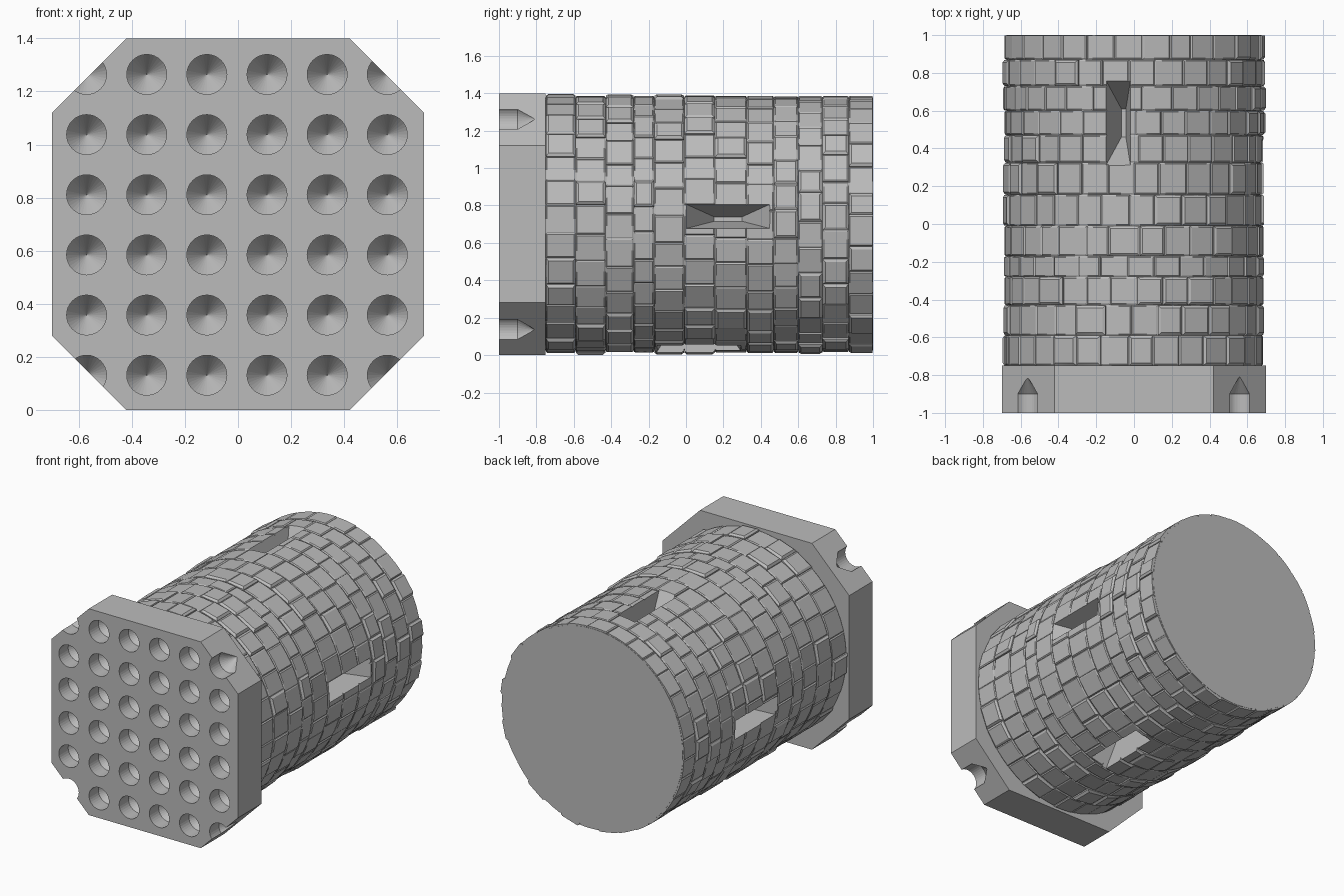
import bpy, bmesh, math, random
from mathutils import Vector, Matrix

random.seed(4)
cube = bpy.data.objects.get("Cube")
if cube:
    bpy.data.objects.remove(cube)

CENTRE = 0.7
STONES = 30
STEP = math.tau / STONES

stone_grey = bpy.data.materials.new("stone grey")
stone_grey.use_nodes = True
GREY = (0.5, 0.5, 0.5, 1)
stone_grey.diffuse_color = GREY
stone_grey.node_tree.nodes["Principled BSDF"].inputs["Base Color"].default_value = GREY


def make_object(name, bm, helper=False):
    bmesh.ops.recalc_face_normals(bm, faces=bm.faces)
    mesh = bpy.data.meshes.new(name)
    bm.to_mesh(mesh)
    bm.free()
    mesh.materials.append(stone_grey)
    obj = bpy.data.objects.new(name, mesh)
    bpy.context.collection.objects.link(obj)
    if helper:
        obj.hide_render = True
        obj.hide_viewport = True
    return obj


def loft(bm, loops):
    """Closed solid through vertex loops of equal length."""
    rings = [[bm.verts.new(p) for p in loop] for loop in loops]
    n = len(rings[0])
    for a, b in zip(rings, rings[1:]):
        for i in range(n):
            j = (i + 1) % n
            bm.faces.new((a[i], a[j], b[j], b[i]))
    bm.faces.new(rings[0])
    bm.faces.new(rings[-1])


def polar(angle, radius, y):
    return Vector((radius * math.cos(angle), y, CENTRE + radius * math.sin(angle)))


def cut(obj, cutter):
    mod = obj.modifiers.new("cut", 'BOOLEAN')
    mod.operation = 'DIFFERENCE'
    mod.solver = 'EXACT'
    mod.object = cutter


def smooth(obj, degrees):
    bpy.ops.object.select_all(action='DESELECT')
    obj.select_set(True)
    bpy.context.view_layer.objects.active = obj
    bpy.ops.object.shade_smooth_by_angle(angle=math.radians(degrees))


# Eight-sided base block
bm = bmesh.new()
outer, inner = 0.7, 0.42
outline = [(inner, -outer), (outer, -inner), (outer, inner), (inner, outer),
           (-inner, outer), (-outer, inner), (-outer, -inner), (-inner, -outer)]
loft(bm, [[(x, y, CENTRE + z) for x, z in outline] for y in (-1, -0.75)])
base_block = make_object("base_block", bm)

# Pointed drill holes in the underside of the base
bm = bmesh.new()
for col in range(6):
    for row in range(6):
        x, z = -0.57 + 0.2264 * col, 0.132 + 0.2264 * row
        loops = []
        for y, r in ((-1.05, 0.075), (-0.9, 0.075), (-0.805, 0.0005)):
            loops.append([(x + r * math.cos(k * math.tau / 32), y,
                           z + r * math.sin(k * math.tau / 32)) for k in range(32)])
        loft(bm, loops)
hole_cutter = make_object("hole_cutter", bm, helper=True)
cut(base_block, hole_cutter)

# Solid tower core
bm = bmesh.new()
loft(bm, [[polar(k * math.tau / 60, 0.676, y) for k in range(60)] for y in (-0.76, 1)])
tower_core = make_object("tower_core", bm)

# Courses of stone blocks; some blocks stand proud
COURSES = [-0.75, -0.59, -0.43, -0.28, -0.17, -0.01, 0.155, 0.325, 0.47, 0.6, 0.73, 0.87, 0.999]
PROUD = [(51, 41, -16, -38, -72, 120, 107, 86, 46), (13, -55, 113, 69, 58, 46),
         (58, -55, 136, 80, 69), (13,), (90, 77, 43), (-43, -55, 80, 58, 45),
         (37, -51, 151, 137), (-52, 139), (30, 17, 6), (20, 8, -24, -36),
         (38, 4, -27, -39, 128), (38, 3, -20, -50)]


def add_stone(bm, a0, a1, y0, y1, proud):
    top = 0.697 if proud else random.uniform(0.683, 0.688)
    edge = 0.014 if proud else 0.007
    sides = (0.66, 0, 0), (top - (0.010 if proud else 0.005), 0, 0), (top, edge, 1)
    tilt = random.uniform(-0.003, 0.003)
    loops = []
    for radius, inset, tilted in sides:
        lo, hi = a0 + inset / radius, a1 - inset / radius
        ya, yb = y0 + inset, y1 - inset * (y1 < 0.99)
        mid = (lo + hi) / 2
        t = tilt * tilted
        # proud blocks have flat tops, the rest follow the curve
        rm = radius * math.cos((hi - lo) / 2) if proud else radius
        loops.append([polar(lo, radius - t, ya), polar(mid, rm, ya), polar(hi, radius + t, ya),
                      polar(hi, radius + t, yb), polar(mid, rm, yb), polar(lo, radius - t, yb)])
    loft(bm, loops)


bm = bmesh.new()
for course, (y0, y1) in enumerate(zip(COURSES, COURSES[1:])):
    offset = random.uniform(0, STEP)
    proud_ids = {round((math.radians(a) - offset) / STEP) % STONES for a in PROUD[course]}
    joints = [offset + (k - 0.5) * STEP + random.uniform(-0.02, 0.02) for k in range(STONES)]
    joints.append(joints[0] + math.tau)
    for k in range(STONES):
        angle = math.degrees(offset + k * STEP) % 360
        proud = k in proud_ids or (160 < angle < 300 and random.random() < 0.22)
        add_stone(bm, joints[k] + 0.001, joints[k + 1] - 0.001, y0 + 0.001, y1 - 0.001, proud)
tower_stones = make_object("tower_stones", bm)

# Arrow slits: recesses that narrow inward, one on each side of the tower
bm = bmesh.new()
for degrees, y_mid in ((3.5, 0.225), (97, 0.535), (183.5, 0.225), (284, 0.07)):
    turn = Matrix.Rotation(math.radians(-degrees), 4, 'Y')
    loops = []
    for radius, half_y, half_w in ((0.72, 0.246, 0.073), (0.45, 0.075, 0.012)):
        corners = ((-half_y, -half_w), (half_y, -half_w), (half_y, half_w), (-half_y, half_w))
        loops.append([turn @ Vector((radius, 0, w)) + Vector((0, y_mid + y, CENTRE))
                      for y, w in corners])
    loft(bm, loops)
slit_cutter = make_object("slit_cutter", bm, helper=True)
cut(tower_core, slit_cutter)
cut(tower_stones, slit_cutter)

smooth(tower_core, 20)
smooth(tower_stones, 15)
